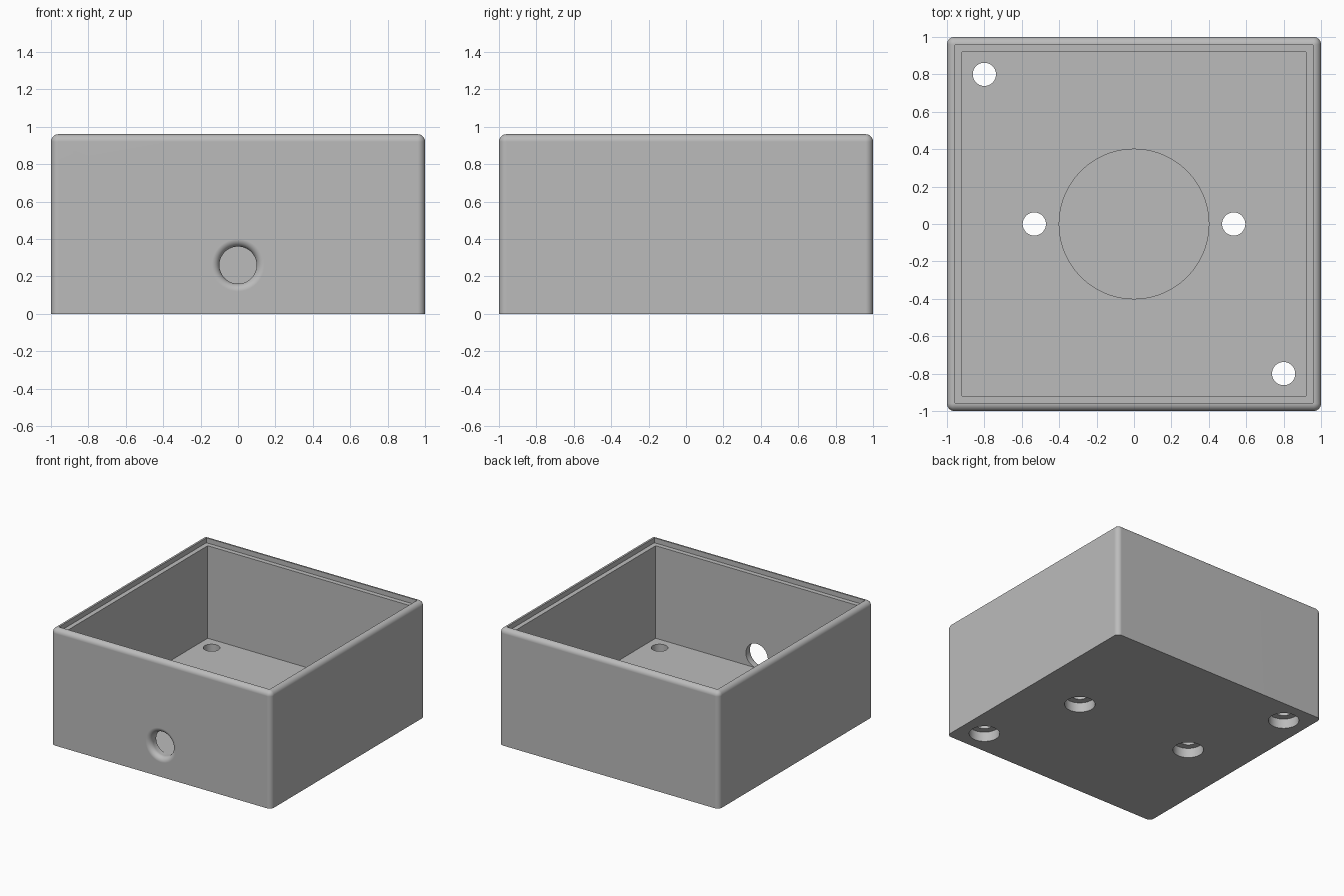
import bpy, bmesh, math
from mathutils import Matrix, Vector

cube = bpy.data.objects.get("Cube")
if cube:
    bpy.data.objects.remove(cube, do_unlink=True)

HEIGHT, FLOOR, FILLET = 0.96, 0.16, 0.04
STEPS = 10


def finish(name, bm):
    bmesh.ops.recalc_face_normals(bm, faces=bm.faces)
    mesh = bpy.data.meshes.new(name)
    bm.to_mesh(mesh)
    bm.free()
    obj = bpy.data.objects.new(name, mesh)
    bpy.context.collection.objects.link(obj)
    return obj


def block(name, half, z0, z1, fillet=0):
    """Square block; the optional fillet skips the bottom edges."""
    bm = bmesh.new()
    place = Matrix.Translation((0, 0, (z0 + z1) / 2)) @ Matrix.Diagonal((2 * half, 2 * half, z1 - z0, 1))
    bmesh.ops.create_cube(bm, size=1, matrix=place)
    if fillet:
        edges = [e for e in bm.edges if max(v.co.z for v in e.verts) > z0 + 0.01]
        bmesh.ops.bevel(bm, geom=edges, offset=fillet, segments=STEPS, profile=0.5, affect='EDGES')
    return finish(name, bm)


def lathe(name, profile, place, sides=64):
    """Closed solid turned about its local z axis from (radius, height) points."""
    bm = bmesh.new()
    rings = []
    for r, h in profile:
        ring = [bm.verts.new(place @ Vector((r * math.cos(a), r * math.sin(a), h)))
                for a in (2 * math.pi * i / sides for i in range(sides))]
        rings.append(ring)
    for low, high in zip(rings, rings[1:]):
        for i in range(sides):
            j = (i + 1) % sides
            bm.faces.new((low[i], low[j], high[j], high[i]))
    bm.faces.new(rings[0])
    bm.faces.new(rings[-1])
    return finish(name, bm)


box = block("box", 1, 0, HEIGHT, FILLET)

# Inner cavity, lid ledge and round floor recess
cutters = [
    block("cavity_cutter", 0.92, FLOOR, 1.1),
    block("ledge_cutter", 0.958, HEIGHT - 0.04, 1.1),
    lathe("recess_cutter", [(0.4, 0.08), (0.4, 0.3)], Matrix(), 96),
]

# Counterbored screw holes through the floor
for x, y in ((-0.533, 0), (0.533, 0), (-0.8, 0.8), (0.8, -0.8)):
    profile = [(0.115, -0.1), (0.115, 0.08), (0.062, 0.08), (0.062, 0.3)]
    cutters.append(lathe("screw_hole_cutter", profile, Matrix.Translation((x, y, 0))))

# Cable hole in the front wall with a rounded outer rim
arc = [math.pi / 2 * i / STEPS for i in range(STEPS + 1)]
profile = [(0.0995, -0.88)] + [(0.14 - 0.0405 * math.cos(a), -0.96 - 0.04 * math.sin(a)) for a in arc]
profile.append((0.14, -1.1))
place = Matrix.Translation((0, 0, 0.26)) @ Matrix.Rotation(-math.pi / 2, 4, 'X')
cutters.append(lathe("cable_hole_cutter", profile, place))

# Cut everything and bake the result
for cutter in cutters:
    cutter.hide_render = True
    mod = box.modifiers.new(cutter.name, 'BOOLEAN')
    mod.operation, mod.solver, mod.object = 'DIFFERENCE', 'EXACT', cutter
graph = bpy.context.evaluated_depsgraph_get()
baked = bpy.data.meshes.new_from_object(box.evaluated_get(graph))
box.modifiers.clear()
box.data = baked
for cutter in cutters:
    bpy.data.objects.remove(cutter, do_unlink=True)

# Plain grey plastic
grey = bpy.data.materials.new("grey_plastic")
grey.use_nodes = True
colour = (0.5, 0.5, 0.5, 1)
grey.diffuse_color = colour
grey.node_tree.nodes["Principled BSDF"].inputs["Base Color"].default_value = colour
box.data.materials.clear()
box.data.materials.append(grey)

# Smooth fillets and holes, flat walls
bpy.ops.object.select_all(action='DESELECT')
box.select_set(True)
bpy.context.view_layer.objects.active = box
bpy.ops.object.shade_smooth_by_angle(angle=math.radians(30))
weighted = box.modifiers.new("even_normals", 'WEIGHTED_NORMAL')
weighted.keep_sharp = True
